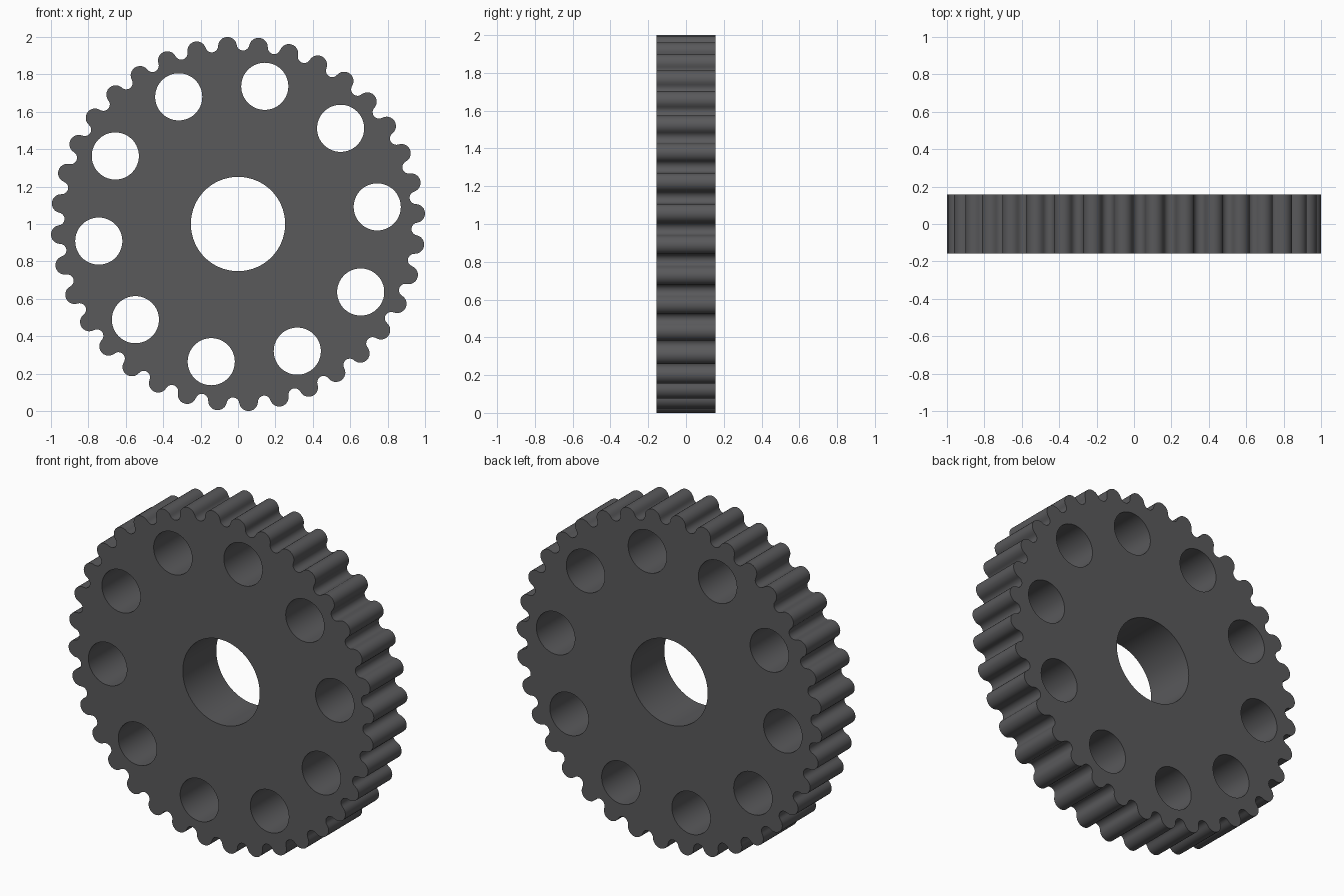
import bpy
import bmesh
from math import sin, cos, pi, radians, atan2, hypot

if "Cube" in bpy.data.objects:
    bpy.data.objects.remove(bpy.data.objects["Cube"])

TEETH, PHASE = 36, radians(3.4)
R_OUT, HALF_DEPTH = 1.0018, 0.157
TIP_R = 0.05                      # rounded tooth tip
ROOT_C = 0.962                    # centre radius of the rounded root


def arc(cx, cy, r, a0, a1, n):
    return [(cx + r * cos(a0 + (a1 - a0) * i / n),
             cy + r * sin(a0 + (a1 - a0) * i / n)) for i in range(n + 1)]


def circle(cx, cy, r, n):
    return arc(cx, cy, r, 0, 2 * pi, n)[:-1]


def toothed_outline():
    # one tooth along +x: tip arc followed by the tangent root arc
    half = pi / TEETH
    tc = R_OUT - TIP_R
    vx, vy = ROOT_C * cos(half), ROOT_C * sin(half)
    root_r = hypot(vx - tc, vy) - TIP_R
    t = atan2(vy, vx - tc)
    tip = arc(tc, 0, TIP_R, -t, t, 12)
    a0 = t + pi
    a1 = 2 * half + 2 * pi - t - (pi - 0)   # mirror of a0 about the root axis
    a1 = 2 * half - a0 + 2 * pi
    root = arc(vx, vy, root_r, a0, a1, 10)[1:-1]
    pts = []
    for k in range(TEETH):
        a = PHASE + 2 * half * k
        pts += [(x * cos(a) - y * sin(a), x * sin(a) + y * cos(a)) for x, y in tip + root]
    return pts


# Flat profile: toothed rim, centre bore and ring of ten holes
loops = [toothed_outline(), circle(0, 0, 0.252, 96)]
for k in range(10):
    a = radians(7.0 + 36 * k)
    loops.append(circle(0.75 * cos(a), 0.75 * sin(a), 0.126, 64))

curve = bpy.data.curves.new("gear_profile", 'CURVE')
curve.dimensions = '2D'
curve.fill_mode = 'BOTH'
curve.extrude = HALF_DEPTH
for pts in loops:
    s = curve.splines.new('POLY')
    s.points.add(len(pts) - 1)
    for p, (x, y) in zip(s.points, pts):
        p.co = (x, y, 0, 1)
    s.use_cyclic_u = True

gear = bpy.data.objects.new("gear_wheel", curve)
bpy.context.collection.objects.link(gear)
gear.rotation_euler = (pi / 2, 0, 0)
gear.location = (0, 0, 1)
bpy.context.view_layer.objects.active = gear
gear.select_set(True)
bpy.ops.object.convert(target='MESH')
gear = bpy.context.view_layer.objects.active

# Weld caps to walls and shade the curved walls smooth
bm = bmesh.new()
bm.from_mesh(gear.data)
bmesh.ops.remove_doubles(bm, verts=bm.verts, dist=1e-5)
bmesh.ops.recalc_face_normals(bm, faces=bm.faces)
bm.to_mesh(gear.data)
bm.free()
bpy.ops.object.shade_smooth_by_angle(angle=radians(40))

# Dark grey finish
mat = bpy.data.materials.new("dark_grey")
mat.diffuse_color = (0.1, 0.1, 0.105, 1)
mat.use_nodes = True
mat.node_tree.nodes["Principled BSDF"].inputs["Base Color"].default_value = mat.diffuse_color
gear.data.materials.clear()
gear.data.materials.append(mat)
